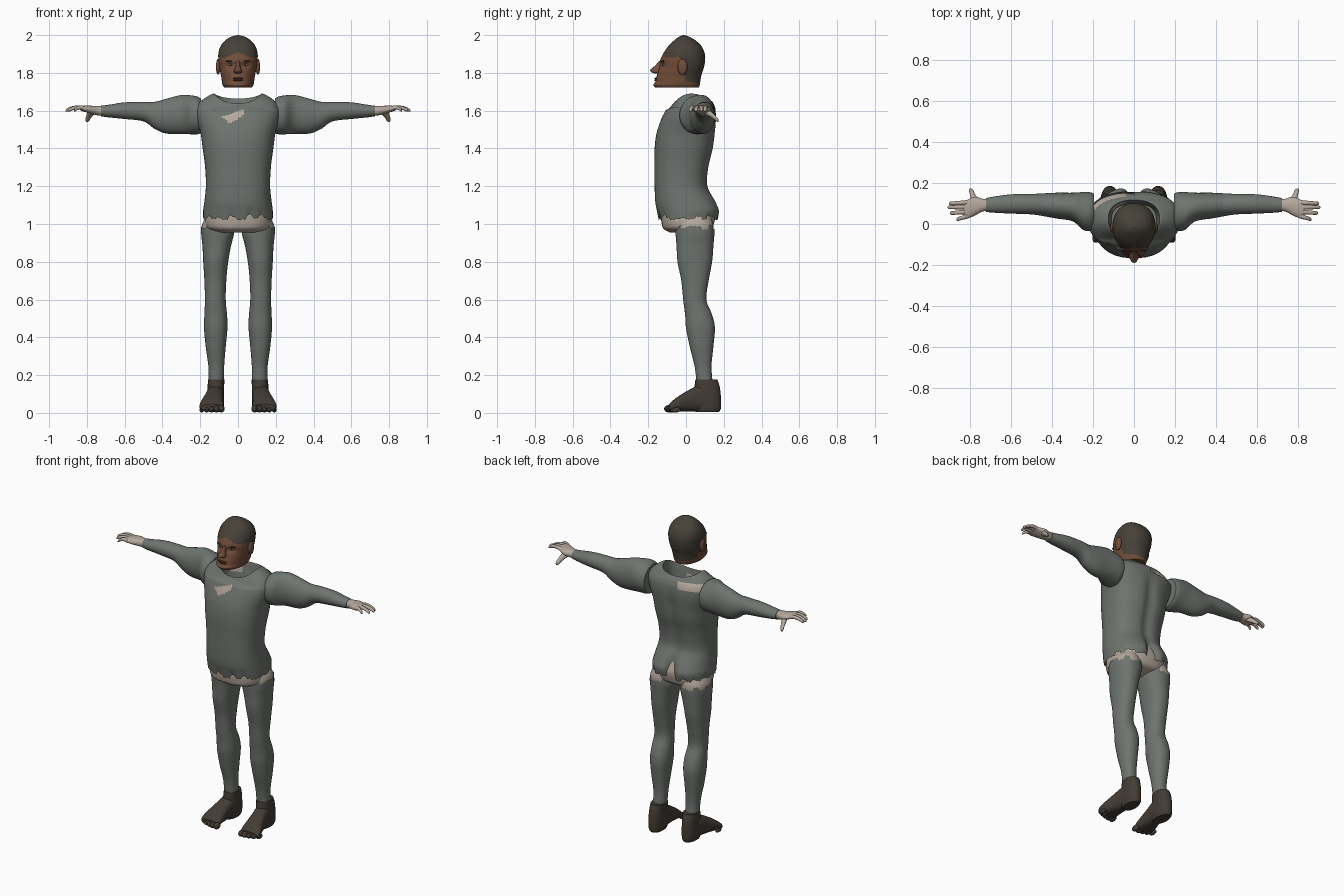
import bpy, bmesh, random
from math import sin, cos, pi, exp
from mathutils import Vector

random.seed(4)
cube = bpy.data.objects.get("Cube")
if cube:
    bpy.data.objects.remove(cube, do_unlink=True)


def material(name, *rgb):
    m = bpy.data.materials.new(name)
    m.use_nodes = True
    m.diffuse_color = (*rgb, 1)
    m.node_tree.nodes["Principled BSDF"].inputs["Base Color"].default_value = (*rgb, 1)
    return m


cloth = material("grey_cloth", .16, .175, .16)
pale = material("pale_skin", .46, .39, .33)
brown = material("brown_skin", .17, .075, .042)
hair = material("dark_hair", .062, .053, .04)
leather = material("dark_foot", .055, .045, .036)
lip = material("lip_brown", .10, .042, .028)
eye_white = material("eye_white", .35, .31, .27)


def spline(rows, k):
    """Catmull-Rom interpolation of parameter rows."""
    out = []
    last = len(rows) - 1
    for i in range(last):
        p0, p1, p2, p3 = (rows[min(max(j, 0), last)] for j in range(i - 1, i + 3))
        for t in (s / k for s in range(k)):
            out.append([b + t / 2 * (c - a + t * (2*a - 5*b + 4*c - d + t * (3*b - a - 3*c + d)))
                        for a, b, c, d in zip(p0, p1, p2, p3)])
    return out + [list(rows[last])]


def power(v, n):
    return (1 if v > 0 else -1) * abs(v) ** (2 / n)


def section(axis, row, angle, n):
    """Point on an oval: 'z' rows hold front and back y, others centre and radius."""
    t, a, ra, b, rb = row
    if axis == "z":
        b, rb = (b + rb) / 2, (rb - b) / 2
    u, v = a + ra * power(cos(angle), n), b + rb * power(sin(angle), n)
    return Vector({"x": (t, u, v), "y": (u, t, v), "z": (u, v, t)}[axis])


def loft(name, axis, rows, mats, k=4, seg=32, n=2.2, caps=(True, True),
         tweak=None, keep=None, rule=None, mirror=False):
    bm = bmesh.new()
    rings = []
    for row in spline(rows, k):
        ring = []
        for j in range(seg):
            co = section(axis, row, 2 * pi * j / seg, n)
            ring.append(bm.verts.new(tweak(co, j) if tweak else co))
        rings.append(ring)
    for lo, hi in zip(rings, rings[1:]):
        for j in range(seg):
            j2 = (j + 1) % seg
            bm.faces.new((lo[j], lo[j2], hi[j2], hi[j]))
    for cap, ring in zip(caps, (rings[0], rings[-1])):
        if cap:
            bm.faces.new(ring)
    bmesh.ops.recalc_face_normals(bm, faces=bm.faces)
    if keep:
        gone = [f for f in bm.faces if not keep(f.calc_center_median())]
        bmesh.ops.delete(bm, geom=gone, context="FACES")
    for f in bm.faces:
        f.smooth = len(f.verts) == 4
        if rule:
            f.material_index = rule(f.calc_center_median())
    return finish(name, bm, mats, mirror)


def finish(name, bm, mats, mirror):
    mesh = bpy.data.meshes.new(name)
    bm.to_mesh(mesh)
    bm.free()
    for m in mats:
        mesh.materials.append(m)
    ob = bpy.data.objects.new(name, mesh)
    bpy.context.collection.objects.link(ob)
    if mirror:
        ob.modifiers.new("mirror", "MIRROR").use_mirror_merge = False
    return ob


def blob(name, loc, size, mat, mirror=True):
    bm = bmesh.new()
    bmesh.ops.create_uvsphere(bm, u_segments=16, v_segments=10, radius=1)
    for v in bm.verts:
        v.co = Vector(a * b for a, b in zip(v.co, size)) + Vector(loc)
    for f in bm.faces:
        f.smooth = True
    return finish(name, bm, [mat], mirror)


def clamp(v):
    return min(max(v, 0), 1)


# Torn edges, one depth per column
SEG = 128
tears = [random.choice((0, .2, .5, 1)) * random.random() for _ in range(SEG)]


def torn(j):
    return (tears[j // 4] * 3 + tears[j]) / 4


# Torso: collar saddle, buttock cleft, spine groove, ragged hem
def torso_shape(co, j):
    x, y, z = co
    if y > 0:
        groove = .035 * clamp((1.16 - z) * 12) + .014 * clamp((1.62 - z) * 8)
        y -= groove * exp(-(x / .035) ** 2)
    across = clamp(((y - .025) / .1) ** 2)
    z -= clamp((z - 1.6) / .09) * across * (.06 if y < .025 else .03)
    z += .05 * torn(j) * clamp((1.09 - z) / .07)
    return Vector((x, y, z))


def neckline(p):
    """Height of the ragged outer neckline."""
    if p.y > .03:
        return 1.65 if p.x > 0 else 1.605
    if p.x < -.04:
        return 1.53 + .8 * (-.04 - p.x)
    return min(1.53 + .75 * (p.x + .04), 1.60 + .1 * p.x)


def bare(p):
    if p.y < 0:
        return int(-.09 < p.x < .035 and p.z < 1.565 + .35 * (p.x + .09))
    return int(p.x < -.04 and 1.595 < p.z < 1.645 and p.y > .07)


torso = [(1.02, 0, .178, -.138, .168), (1.07, 0, .178, -.148, .175), (1.12, 0, .172, -.157, .155),
         (1.2, 0, .164, -.160, .112), (1.3, 0, .168, -.160, .117), (1.4, 0, .181, -.160, .14),
         (1.48, 0, .192, -.15, .15), (1.55, 0, .212, -.127, .155), (1.6, 0, .22, -.105, .152),
         (1.64, 0, .205, -.09, .145), (1.67, 0, .17, -.08, .135), (1.69, 0, .13, -.07, .12)]
collar_inside = [(1.67, 0, .122, -.063, .113), (1.55, 0, .11, -.055, .10)]
outer = [(z, x, r + .006, f - .006, b + .006) for z, x, r, f, b in torso]
loft("tunic", "z", outer, [cloth], 8, SEG, 2.4, (False, False), torso_shape,
     keep=lambda p: p.z < neckline(p))
loft("undershirt", "z", torso[5:] + collar_inside, [cloth, pale], 8, SEG, 2.4, (False, True),
     torso_shape, rule=bare)

# Pelvis and upper thighs under the torn clothing
loft("pelvis", "z", [(.955, 0, .10, -.085, .06), (.975, 0, .16, -.12, .13), (1.01, 0, .174, -.13, .15),
                     (1.06, 0, .17, -.135, .155), (1.12, 0, .16, -.14, .13)], [pale], n=2.4)
leg = [(.17, .115, .04, .055, .14), (.25, .115, .042, .045, .135), (.35, .118, .053, .02, .145),
       (.45, .118, .062, 0, .153), (.52, .118, .06, -.005, .138), (.6, .12, .055, -.015, .108),
       (.7, .12, .058, -.025, .12), (.8, .118, .066, -.045, .138), (.88, .113, .075, -.05, .145),
       (.95, .108, .087, -.055, .15), (.995, .108, .087, -.057, .15)]


def trouser_shape(co, j):
    co.z -= .06 * torn(j) * clamp((co.z - .92) / .07)
    return co


loft("trouser_legs", "z", leg, [cloth], 6, 64, caps=(True, False), tweak=trouser_shape, mirror=True)
loft("thighs", "z", [(z, x, r - .005, f + .005, b - .005) for z, x, r, f, b in leg[7:]] +
     [(1.04, .1, .07, -.05, .13)], [pale], mirror=True)

# Feet
loft("ankles", "z", [(.005, .118, .036, .05, .175), (.025, .118, .043, .04, .185), (.08, .118, .045, .04, .185),
                     (.14, .117, .044, .045, .178), (.178, .115, .043, .05, .165)], [leather], mirror=True)
loft("feet", "y", [(.15, .118, .04, .07, .06), (.08, .12, .046, .078, .07), (.02, .128, .05, .066, .058),
                   (-.04, .137, .06, .048, .04), (-.075, .14, .064, .034, .027), (-.09, .14, .055, .028, .018)],
     [leather], n=2.5, mirror=True)
for i in range(5):
    r = .02 - .0015 * i
    blob(f"toe_{i + 1}", (.088 + .026 * i, -.088 + .004 * i * i / 2, r + .002),
         (r * .85, .028, r), leather)

# Puffed sleeves narrowing to the wrist
loft("sleeves", "x", [(.195, .06, .088, 1.572, .09), (.215, .06, .095, 1.575, .1), (.25, .064, .092, 1.578, .103),
                      (.3, .083, .07, 1.58, .103), (.38, .09, .063, 1.571, .092), (.44, .094, .056, 1.575, .072),
                      (.5, .097, .05, 1.595, .052), (.6, .098, .047, 1.6, .044), (.68, .095, .04, 1.598, .034),
                      (.725, .093, .034, 1.598, .028)], [cloth], 6, 40, 2, mirror=True)

# Hands
loft("palms", "x", [(.70, .093, .028, 1.598, .024), (.74, .092, .031, 1.6, .025), (.775, .088, .045, 1.604, .022),
                    (.81, .075, .046, 1.61, .017), (.835, .07, .036, 1.612, .011)], [pale], mirror=True)
fingers = {"index": (.105, .10, .905), "middle": (.082, .082, .912),
           "ring": (.06, .053, .9), "little": (.04, .022, .868)}
for name, (y0, y1, tip) in fingers.items():
    rows = []
    for t in (0, .35, .7, .93, 1):
        r = (.0125 - .004 * t) * (1 if t < 1 else .4)
        rows.append((.81 + t * (tip - .81), y0 + t * (y1 - y0), r, 1.61 + .012 * sin(pi * t) - .01 * t, r))
    loft(name + "_fingers", "x", rows, [pale], seg=12, n=2, mirror=True)
loft("thumbs", "y", [(.09, .765, .022, 1.602, .018), (.12, .78, .018, 1.588, .018), (.145, .79, .013, 1.57, .015),
                     (.165, .797, .011, 1.553, .012), (.173, .8, .005, 1.546, .006)], [pale], seg=16, mirror=True)


# Head with cropped hair
def hairline(p):
    if p.y < -.035:
        return int(p.z > 1.892 + .012 * cos(p.x * 40))
    return int(p.z > (1.865 if p.y < -.005 else 1.76 - .25 * p.y))


def face_shape(co, j):
    # Sunken eye sockets and narrower front of the face
    if co.y < -.06:
        co.x *= 1 + .9 * (co.y + .06)
        socket = exp(-((abs(co.x) - .04) / .02) ** 2 - ((co.z - 1.843) / .014) ** 2)
        co.y += .014 * socket
    return co


loft("head", "z", [(1.722, 0, .073, -.162, .068), (1.737, 0, .082, -.173, .073), (1.752, 0, .085, -.163, .075),
                   (1.775, 0, .088, -.158, .079), (1.8, 0, .093, -.15, .085), (1.83, 0, .099, -.14, .095),
                   (1.862, 0, .103, -.138, .101), (1.9, 0, .104, -.122, .1), (1.94, 0, .093, -.095, .083),
                   (1.97, 0, .07, -.065, .053), (1.99, 0, .04, -.04, .02), (2, 0, .006, -.017, -.007)],
     [brown, hair], 6, 64, 2.2, tweak=face_shape, rule=hairline)
loft("nose", "z", [(1.797, 0, .012, -.165, -.13), (1.803, 0, .021, -.182, -.13), (1.815, 0, .02, -.19, -.13),
                   (1.835, 0, .012, -.168, -.12), (1.862, 0, .01, -.142, -.11)], [brown], seg=20, n=2)
blob("ears", (.105, -.018, 1.832), (.012, .026, .042), brown)
blob("eyes", (.04, -.112, 1.843), (.015, .012, .007), eye_white)
blob("pupils", (.04, -.121, 1.843), (.006, .005, .006), hair)
blob("eyebrows", (.042, -.12, 1.862), (.024, .012, .005), hair)
blob("upper_lip", (0, -.158, 1.771), (.03, .01, .005), lip, False)
blob("lower_lip", (0, -.158, 1.762), (.026, .01, .006), lip, False)
